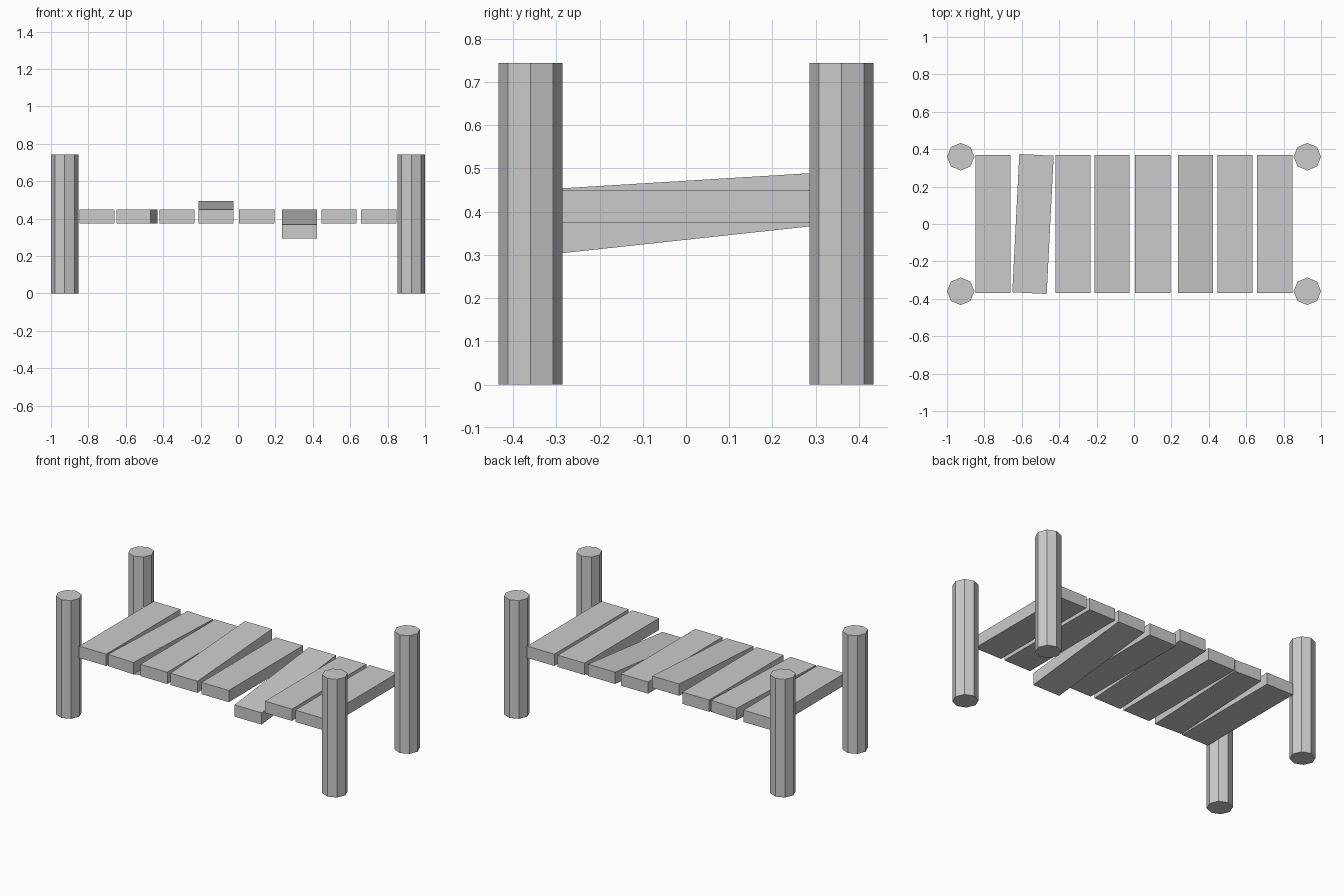
import bpy, bmesh
from math import radians
from mathutils import Matrix

if "Cube" in bpy.data.objects:
    bpy.data.objects.remove(bpy.data.objects["Cube"])

POST_R, POST_H = 0.0735, 0.744
HALF_Y, Z0, Z1 = 0.37, 0.375, 0.449


def finish(bm, name):
    mesh = bpy.data.meshes.new(name)
    bm.to_mesh(mesh)
    bm.free()
    obj = bpy.data.objects.new(name, mesh)
    bpy.context.collection.objects.link(obj)
    return obj


def post(name, x, y):
    bm = bmesh.new()
    bmesh.ops.create_cone(bm, cap_ends=True, segments=8, radius1=POST_R,
                          radius2=POST_R, depth=POST_H)
    obj = finish(bm, name)
    obj.location = (x, y, POST_H / 2)


def plank(name, x, width, turn=0, front_dz=0, back_dz=0):
    bm = bmesh.new()
    bmesh.ops.create_cube(bm, size=1)
    bmesh.ops.scale(bm, vec=(width, 2 * HALF_Y, Z1 - Z0), verts=bm.verts)
    # raise or drop one end, keeping the end faces upright
    for v in bm.verts:
        v.co.z += front_dz if v.co.y < 0 else back_dz
    bmesh.ops.rotate(bm, matrix=Matrix.Rotation(radians(turn), 3, 'Z'), verts=bm.verts)
    obj = finish(bm, name)
    obj.location = (x, 0, (Z0 + Z1) / 2)


# four octagonal corner posts
for side, sx in (("left", -1), ("right", 1)):
    for end, sy in (("front", -1), ("back", 1)):
        post(f"{end}_{side}_post", sx * 0.9265, sy * 0.3595)

# deck planks: centre x, width, then how each is knocked out of line
planks = [
    (-0.753, 0.188, {}),
    (-0.540, 0.184, {"turn": -2.9}),
    (-0.327, 0.187, {}),
    (-0.117, 0.188, {"back_dz": 0.045}),
    (0.100, 0.190, {}),
    (0.329, 0.189, {"front_dz": -0.08}),
    (0.541, 0.187, {}),
    (0.753, 0.190, {}),
]
for i, (x, width, tilt) in enumerate(planks, 1):
    plank(f"deck_plank_{i}", x, width, **tilt)
